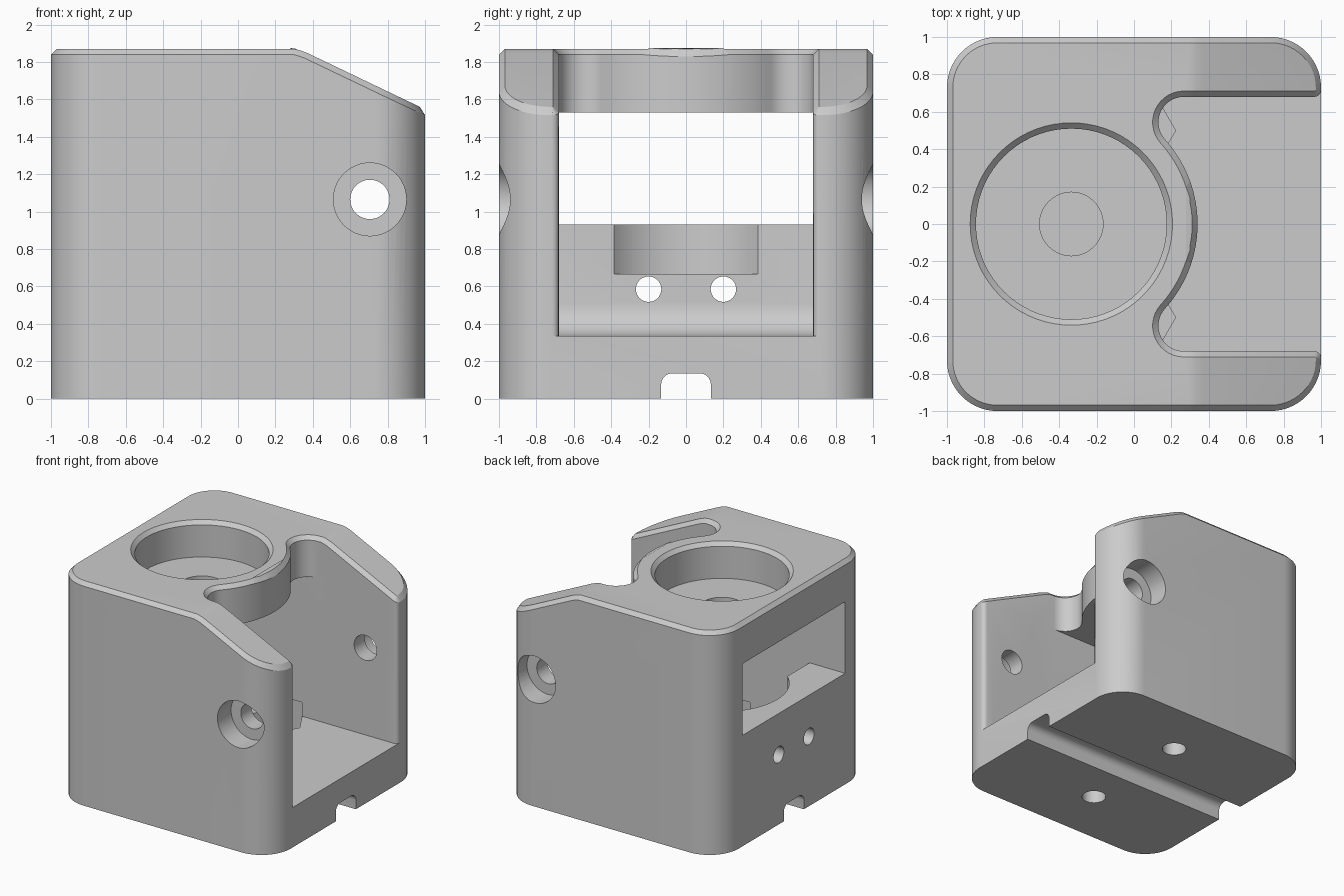
import bpy, bmesh, math
from mathutils import Vector

if "Cube" in bpy.data.objects:
    bpy.data.objects.remove(bpy.data.objects["Cube"])

grey = bpy.data.materials.new("light grey")
grey.diffuse_color = (0.6, 0.6, 0.6, 1)
grey.use_nodes = True
grey.node_tree.nodes["Principled BSDF"].inputs["Base Color"].default_value = grey.diffuse_color


def arc(cx, cy, r, a0, a1, n):
    """Points along an arc, angles in degrees."""
    return [(cx + r * math.cos(math.radians(a0 + (a1 - a0) * i / n)),
             cy + r * math.sin(math.radians(a0 + (a1 - a0) * i / n))) for i in range(n + 1)]


def prism(name, pts, axis, lo, hi):
    """Extrude a 2D profile along an axis: x takes (y, z), y takes (x, z), z takes (x, y)."""
    place = {'x': lambda p, t: (t, p[0], p[1]),
             'y': lambda p, t: (p[0], t, p[1]),
             'z': lambda p, t: (p[0], p[1], t)}[axis]
    bm = bmesh.new()
    face = bm.faces.new([bm.verts.new(place(p, lo)) for p in pts])
    new = bmesh.ops.extrude_face_region(bm, geom=[face])['geom']
    shift = Vector(place((0, 0), hi - lo))
    bmesh.ops.translate(bm, vec=shift, verts=[v for v in new if isinstance(v, bmesh.types.BMVert)])
    bmesh.ops.recalc_face_normals(bm, faces=bm.faces)
    mesh = bpy.data.meshes.new(name)
    bm.to_mesh(mesh)
    bm.free()
    mesh.materials.append(grey)
    ob = bpy.data.objects.new(name, mesh)
    bpy.context.collection.objects.link(ob)
    return ob


def cylinder(name, cx, cy, r, axis, lo, hi, n=48):
    return prism(name, arc(cx, cy, r, 0, 360, n)[:-1], axis, lo, hi)


def boolean(target, tool, operation='DIFFERENCE'):
    mod = target.modifiers.new("cut", 'BOOLEAN')
    mod.operation, mod.solver, mod.object = operation, 'EXACT', tool
    bpy.context.view_layer.objects.active = target
    bpy.ops.object.modifier_apply(modifier=mod.name)
    bpy.data.objects.remove(tool, do_unlink=True)


WALL, FLOOR, ROOF, TOP = 0.68, 0.335, 1.53, 1.87
CX, POCKET = -0.335, 0.51

# Housing block: rounded square plan, trimmed by the sloping side profile
corner = 0.27
plan = []
for sx, sy, a in ((1, 1, 0), (-1, 1, 90), (-1, -1, 180), (1, -1, 270)):
    plan += arc(sx * (1 - corner), sy * (1 - corner), corner, a, a + 90, 14)
housing = prism("housing", plan, 'z', 0, 2.5)
side = [(-1.3, -0.1), (1.3, -0.1), (1.3, 1.403), (0.37, 1.848), (0.335, 1.861),
        (0.3, TOP), (-1.3, TOP)]
boolean(housing, prism("side_trim", side, 'y', -1.3, 1.3), 'INTERSECT')

# Open front with the curved roof edge: two round notches beside a round nose
nose, notch = 0.675, 0.136
ny = WALL - notch
nx = CX + math.sqrt((nose + notch) ** 2 - ny ** 2)
meet = math.degrees(math.atan2(ny, nx - CX))
half = arc(CX, 0, nose, 0, meet, 14)
half += arc(nx, ny, notch, 180 + meet, 90, 14)[1:]
half += arc(0.965, WALL + 0.035, 0.035, -90, 0, 4)
half += [(1.0, 0.717), (1.3, 0.717)]
opening = [(x, -y) for x, y in reversed(half)] + half[1:]
boolean(housing, prism("opening_cutter", opening, 'z', FLOOR, 2.5))

# Round pocket in the roof
boolean(housing, cylinder("pocket_cutter", CX, 0, POCKET, 'z', 1.57, 2.5, 72))

# Chamfer around every upper edge
bm = bmesh.new()
bm.from_mesh(housing.data)
bmesh.ops.remove_doubles(bm, verts=bm.verts, dist=0.0005)
bm.normal_update()
rim = []
for e in bm.edges:
    if len(e.link_faces) == 2 and min(v.co.z for v in e.verts) > 1.4:
        n = sorted(f.normal.z for f in e.link_faces)
        if abs(n[0]) < 0.1 and n[1] > 0.8 and all(f.calc_center_median().z > 0.3 for f in e.link_faces):
            if min(v.co.z for v in e.verts) > 1.58 or max(abs(v.co.y) for v in e.verts) > 0.6:
                rim.append(e)
bmesh.ops.bevel(bm, geom=rim, offset=0.031, offset_type='OFFSET', segments=1,
                profile=0.5, affect='EDGES', clamp_overlap=False)
bm.to_mesh(housing.data)
bm.free()

# Inner cavity with rear window, ledge and curved ramp
cavity = [(-1.3, 0.93), (-0.67, 0.93)] + arc(-0.5, FLOOR + 0.17, 0.17, 180, 270, 8)
cavity += [(0.9, FLOOR), (0.9, ROOF), (-1.3, ROOF)]
boolean(housing, prism("cavity_cutter", cavity, 'y', -WALL, WALL))

# Round seat in the ledge and small hole in the pocket floor
boolean(housing, cylinder("seat_cutter", CX, 0, POCKET, 'z', 0.665, 1.2, 72))
boolean(housing, cylinder("pocket_hole_cutter", CX, 0, 0.17, 'z', 1.45, 1.7))

# Mirrored holes: side bolts with counterbores, rear holes, floor bolts with hex recesses
for s in (-1, 1):
    boolean(housing, cylinder("bolt_cutter", 0.705, 1.065, 0.105, 'y', *sorted((s * 0.5, s * 1.2))))
    boolean(housing, cylinder("bore_cutter", 0.705, 1.065, 0.195, 'y', *sorted((s * 0.82, s * 1.2))))
    boolean(housing, cylinder("rear_hole_cutter", s * 0.2, 0.585, 0.068, 'x', -1.2, -0.4, 32))
    boolean(housing, cylinder("floor_hole_cutter", 0, s * 0.5, 0.095, 'z', -0.2, 0.5, 32))
    boolean(housing, cylinder("hex_cutter", 0, s * 0.5, 0.222, 'z', 0.17, 0.45, 6))

# Cable groove under the base
groove = [(0.133, -0.2)] + arc(0.073, 0.075, 0.06, 0, 90, 6)
groove += arc(-0.073, 0.075, 0.06, 90, 180, 6) + [(-0.133, -0.2)]
boolean(housing, prism("groove_cutter", groove, 'x', -1.3, 1.3))

# Smooth the curves, keep the edges sharp
bpy.ops.object.select_all(action='DESELECT')
housing.select_set(True)
bpy.context.view_layer.objects.active = housing
bpy.ops.object.shade_smooth_by_angle(angle=math.radians(25))
